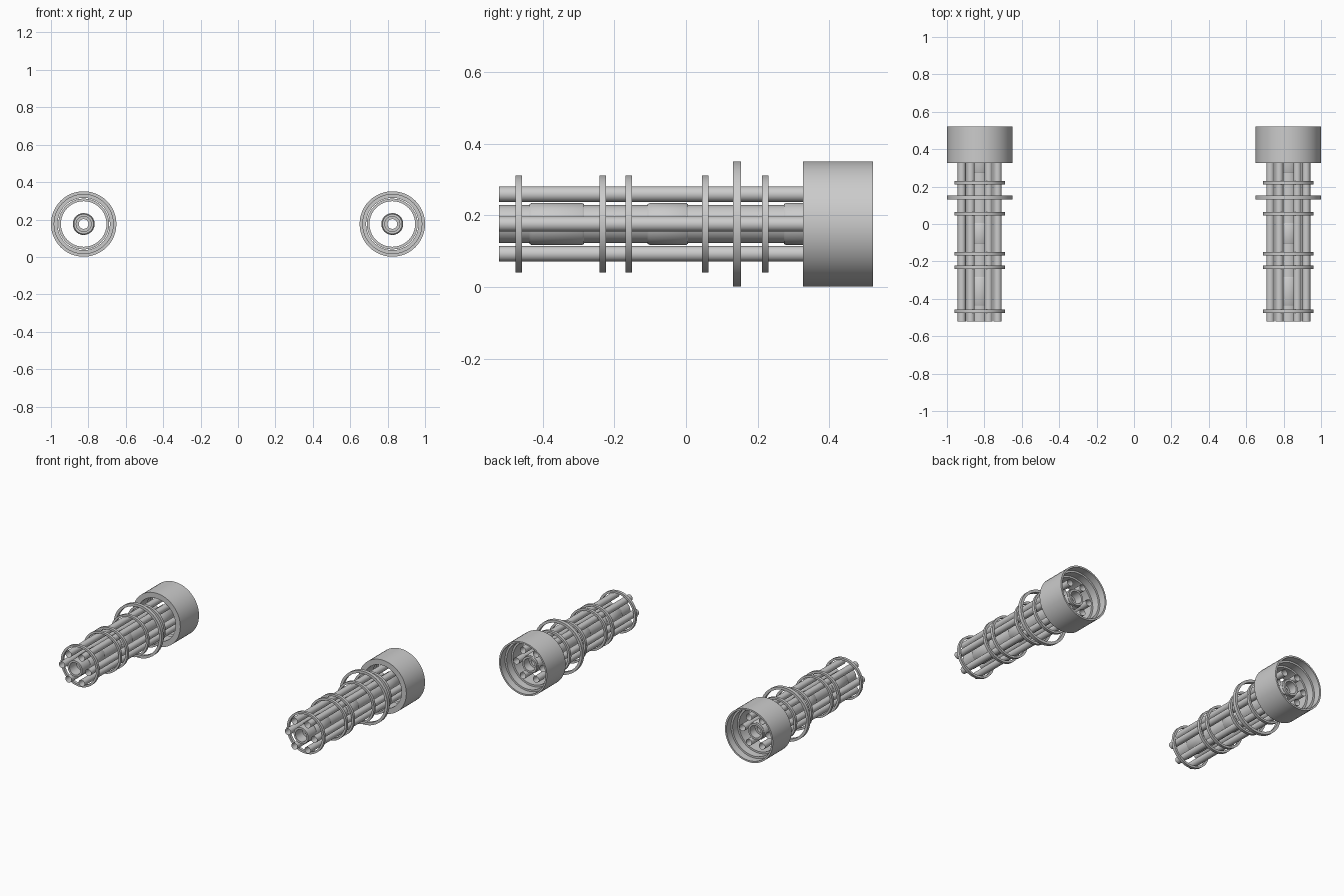
import bpy, bmesh, math

if "Cube" in bpy.data.objects:
    bpy.data.objects.remove(bpy.data.objects["Cube"])

CX, CZ, Y0, Y1 = 0.825, 0.176, -0.522, 0.522


def lathe(name, profile, x, z, closed=True, segs=40):
    """Revolve a (radius, y) profile around an axis parallel to y."""
    bm = bmesh.new()
    rings = []
    for i in range(segs):
        a = 2 * math.pi * i / segs
        rings.append([bm.verts.new((r * math.cos(a), y, r * math.sin(a))) for r, y in profile])
    n = len(profile)
    for i in range(segs):
        p, q = rings[i], rings[(i + 1) % segs]
        for j in range(n if closed else n - 1):
            k = (j + 1) % n
            bm.faces.new((p[j], p[k], q[k], q[j]))
    bmesh.ops.recalc_face_normals(bm, faces=bm.faces)
    me = bpy.data.meshes.new(name)
    bm.to_mesh(me)
    bm.free()
    ob = bpy.data.objects.new(name, me)
    ob.location = (x, 0, z)
    bpy.context.collection.objects.link(ob)
    bpy.ops.object.select_all(action='DESELECT')
    ob.select_set(True)
    bpy.context.view_layer.objects.active = ob
    bpy.ops.object.shade_smooth_by_angle(angle=math.radians(35))
    return ob


def band(r_in, r_out, y, w):
    return [(r_in, y - w / 2), (r_out, y - w / 2), (r_out, y + w / 2), (r_in, y + w / 2)]


for side, x in (("left", -CX), ("right", CX)):
    # rear housing, hollow with stepped bore
    lathe(side + "_housing", [
        (0.140, 0.327), (0.175, 0.327), (0.175, Y1), (0.164, Y1),
        (0.164, 0.475), (0.152, 0.475), (0.152, 0.425), (0.140, 0.425)], x, CZ, segs=48)

    # six open barrel tubes
    for i in range(6):
        a = math.radians(60 * i)
        lathe(f"{side}_barrel_{i + 1}", [(0.0215, Y0), (0.0215, 0.455)],
              x + 0.096 * math.cos(a), CZ + 0.096 * math.sin(a), closed=False, segs=20)

    # hollow central shaft with a narrower middle bore
    lathe(side + "_core", [
        (0.040, Y0), (0.053, Y0), (0.053, 0.455), (0.040, 0.455),
        (0.040, 0.40), (0.026, 0.40), (0.026, -0.45), (0.040, -0.45)], x, CZ)

    # thicker sleeves on the shaft, with softened ends
    for i, (a, b) in enumerate(((-0.437, -0.284), (-0.107, 0.006), (0.273, 0.44))):
        lathe(f"{side}_sleeve_{i + 1}", [
            (0.050, a), (0.055, a), (0.0585, a + 0.006),
            (0.0585, b - 0.006), (0.055, b), (0.050, b)], x, CZ)

    # thin retaining rings and one large guard ring
    for i, y in enumerate((-0.467, -0.232, -0.160, 0.054, 0.221)):
        lathe(f"{side}_ring_{i + 1}", band(0.122, 0.136, y, 0.018), x, CZ)
    lathe(side + "_guard_ring", band(0.158, 0.175, 0.142, 0.023), x, CZ, segs=48)
